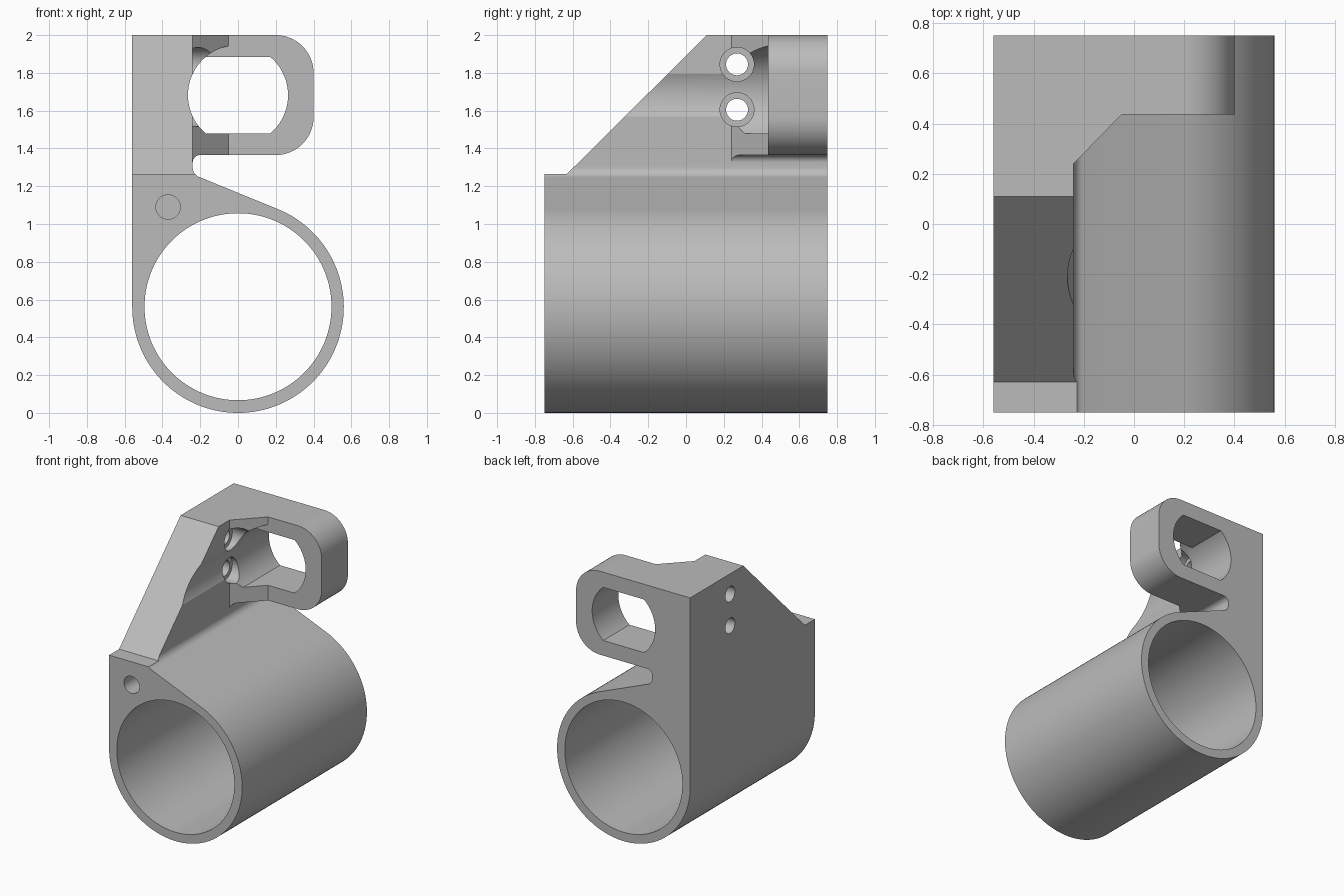
import bpy, bmesh
from math import sin, cos, radians, degrees, asin

if "Cube" in bpy.data.objects:
    bpy.data.objects.remove(bpy.data.objects["Cube"])

grey = bpy.data.materials.new("plain grey")
grey.use_nodes = True
grey.diffuse_color = (0.5, 0.5, 0.5, 1)
grey.node_tree.nodes["Principled BSDF"].inputs["Base Color"].default_value = (0.5, 0.5, 0.5, 1)


def arc(u, v, r, start, end, steps):
    """Points along an arc, angles in degrees."""
    angles = [radians(start + (end - start) * i / steps) for i in range(steps + 1)]
    return [(u + r * cos(a), v + r * sin(a)) for a in angles]


def circle(u, v, r, steps):
    return arc(u, v, r, 0, 360, steps)[:-1]


def prism(name, outline, axis, low, high):
    """Extrude a 2D outline along one axis."""
    place = {"x": lambda p, d: (d, p[0], p[1]),
             "y": lambda p, d: (p[0], d, p[1]),
             "z": lambda p, d: (p[0], p[1], d)}[axis]
    bm = bmesh.new()
    ends = [[bm.verts.new(place(p, d)) for p in outline] for d in (low, high)]
    bm.faces.new(ends[0])
    bm.faces.new(ends[1])
    n = len(outline)
    for i in range(n):
        j = (i + 1) % n
        bm.faces.new((ends[0][i], ends[0][j], ends[1][j], ends[1][i]))
    bmesh.ops.recalc_face_normals(bm, faces=bm.faces)
    mesh = bpy.data.meshes.new(name)
    bm.to_mesh(mesh)
    bm.free()
    mesh.materials.append(grey)
    obj = bpy.data.objects.new(name, mesh)
    bpy.context.collection.objects.link(obj)
    return obj


# Body: tube, side wall and eyelet share one outline
tube_r, half = 0.56, 0.75
outline = arc(0, tube_r, tube_r, 180, 428, 96)
outline += arc(-0.185, 1.30, 0.055, 248, 180, 8)
outline += arc(-0.20, 1.325, 0.04, 180, 90, 8)
outline += arc(0.20, 1.565, 0.20, -90, 0, 16)
outline += arc(0.20, 1.80, 0.20, 0, 90, 16)
outline += [(-0.56, 2.0)]
body = prism("clamp_body", outline, "y", -half, half)

# Sloped front of the side wall, and the space in front of the eyelet
cutters = [
    prism("slope_cutter", [(-1, 1.265), (-0.63, 1.265), (0.11, 2.0), (0.11, 2.3), (-1, 2.3)],
          "x", -1, 1),
    prism("front_space_cutter", [(-0.24, -1), (-0.24, 0.24), (-0.05, 0.435), (1, 0.435), (1, -1)],
          "z", 1.31, 2.3),
    prism("tube_bore_cutter", circle(0, 0.562, 0.495, 128), "y", -1, 1),
    prism("blind_hole_cutter", circle(-0.37, 1.09, 0.065, 32), "y", -1, -0.35),
]

# Flat-sided eyelet opening, with a round-topped recess in front of it
r, mid = 0.265, 1.682
a = degrees(asin(0.202 / r))
right = arc(0, mid, r, -a, a, 24)
left = arc(0, mid, r, 180 - a, 180 + a, 24)
crown = arc(0, mid, r, a, 180 - a, 20)[1:-1]
cutters += [prism("eyelet_cutter", right + left, "y", 0.3, 1),
            prism("recess_cutter", right + crown + left, "y", -1, 0.435)]

# Two screw holes with counterbores
for name, z in (("upper", 1.845), ("lower", 1.605)):
    cutters += [prism(name + "_screw_cutter", circle(0.27, z, 0.058, 32), "x", -1, 0),
                prism(name + "_counterbore_cutter", circle(0.27, z, 0.09, 40), "x", -0.30, 0.1)]

bpy.ops.object.select_all(action="DESELECT")
body.select_set(True)
bpy.context.view_layer.objects.active = body
for cutter in cutters:
    cutter.hide_render = True
    mod = body.modifiers.new(cutter.name, "BOOLEAN")
    mod.operation = "DIFFERENCE"
    mod.solver = "EXACT"
    mod.object = cutter
    bpy.ops.object.modifier_apply(modifier=mod.name)
    bpy.data.objects.remove(cutter)

bpy.ops.object.shade_smooth_by_angle(angle=radians(25))
